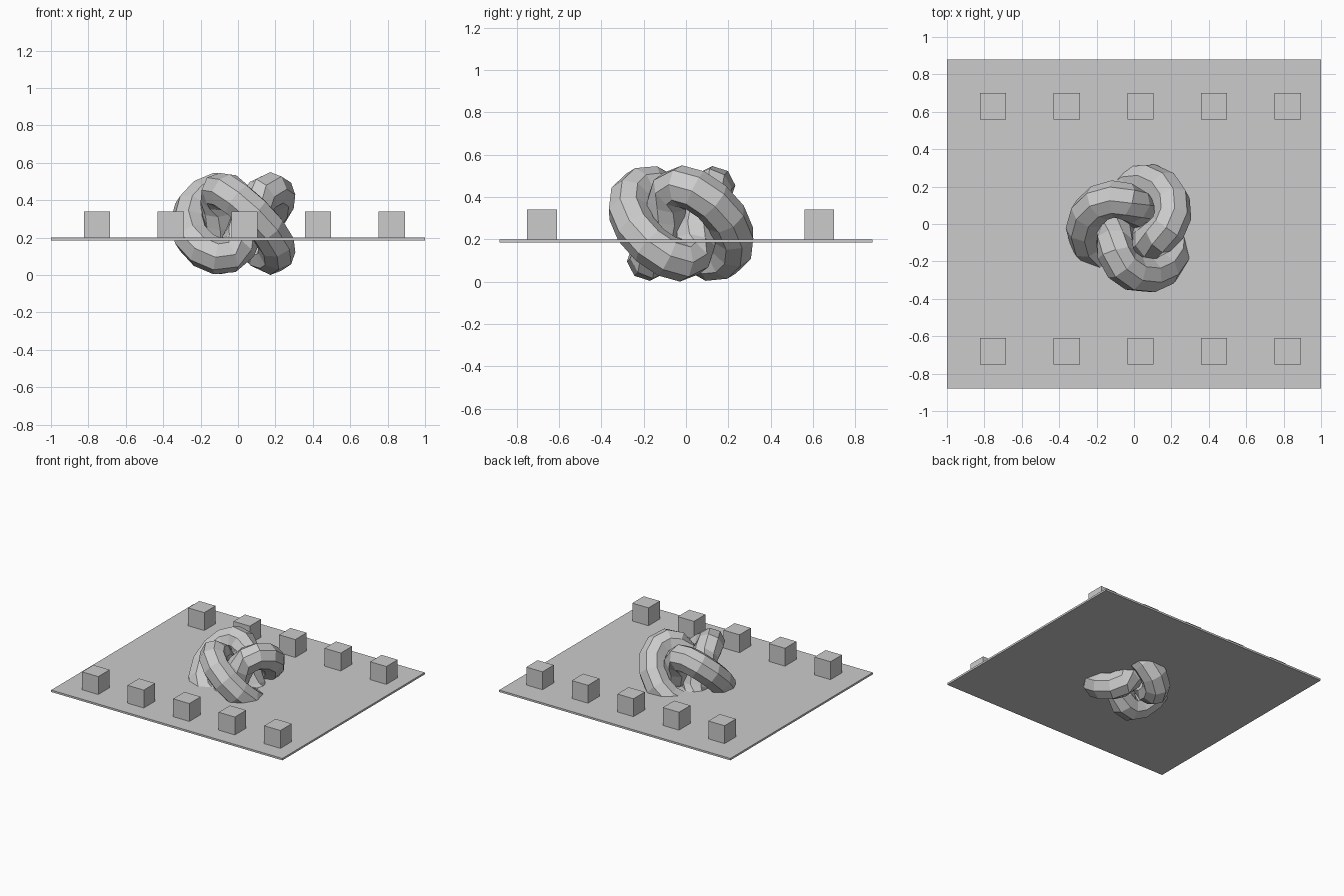
import bpy, bmesh, math
from mathutils import Vector

cube = bpy.data.objects.get("Cube")
if cube:
    bpy.data.objects.remove(cube, do_unlink=True)

grey = bpy.data.materials.new("light_grey")
grey.use_nodes = True
grey.diffuse_color = (0.6, 0.6, 0.6, 1)
grey.node_tree.nodes["Principled BSDF"].inputs["Base Color"].default_value = (0.6, 0.6, 0.6, 1)


def add_object(name, bm):
    mesh = bpy.data.meshes.new(name)
    bmesh.ops.recalc_face_normals(bm, faces=bm.faces)
    bm.to_mesh(mesh)
    bm.free()
    mesh.materials.append(grey)
    obj = bpy.data.objects.new(name, mesh)
    bpy.context.collection.objects.link(obj)
    return obj


def add_box(name, center, size):
    bm = bmesh.new()
    bmesh.ops.create_cube(bm, size=1)
    bmesh.ops.scale(bm, vec=size, verts=bm.verts)
    bmesh.ops.translate(bm, vec=center, verts=bm.verts)
    return add_object(name, bm)


# Thin floor plate
add_box("floor_plate", (0, 0, 0.1925), (2, 1.76, 0.015))

# Two rows of small blocks
for row, y in (("front", -0.68), ("back", 0.63)):
    for i in range(5):
        add_box(f"{row}_block_{i + 1}", (0.034 + (i - 2) * 0.394, y, 0.27), (0.14, 0.14, 0.14))

# Three-lobed knot that passes through the plate
RINGS, SIDES = 40, 8
MID, SWING, RISE, TUBE = 0.18, 0.085, 0.175, 0.1


def knot_point(u):
    r = MID + SWING * math.cos(1.5 * u)
    angle = math.pi - u
    return Vector((r * math.cos(angle), r * math.sin(angle), RISE * math.sin(1.5 * u)))


bm = bmesh.new()
rings = []
for i in range(RINGS):
    u = 4 * math.pi * i / RINGS
    p = knot_point(u)
    tangent = (knot_point(u + 0.01) - p).normalized()
    side = tangent.cross(p).normalized()
    out = side.cross(tangent)
    ring = []
    for j in range(SIDES):
        a = math.tau * j / SIDES
        offset = TUBE * (math.cos(a) * out + math.sin(a) * side)
        ring.append(bm.verts.new(p + offset + Vector((0, -0.023, 0.275))))
    rings.append(ring)
for i in range(RINGS):
    r0, r1 = rings[i], rings[(i + 1) % RINGS]
    for j in range(SIDES):
        k = (j + 1) % SIDES
        bm.faces.new((r0[j], r0[k], r1[k], r1[j]))
add_object("knot", bm)
